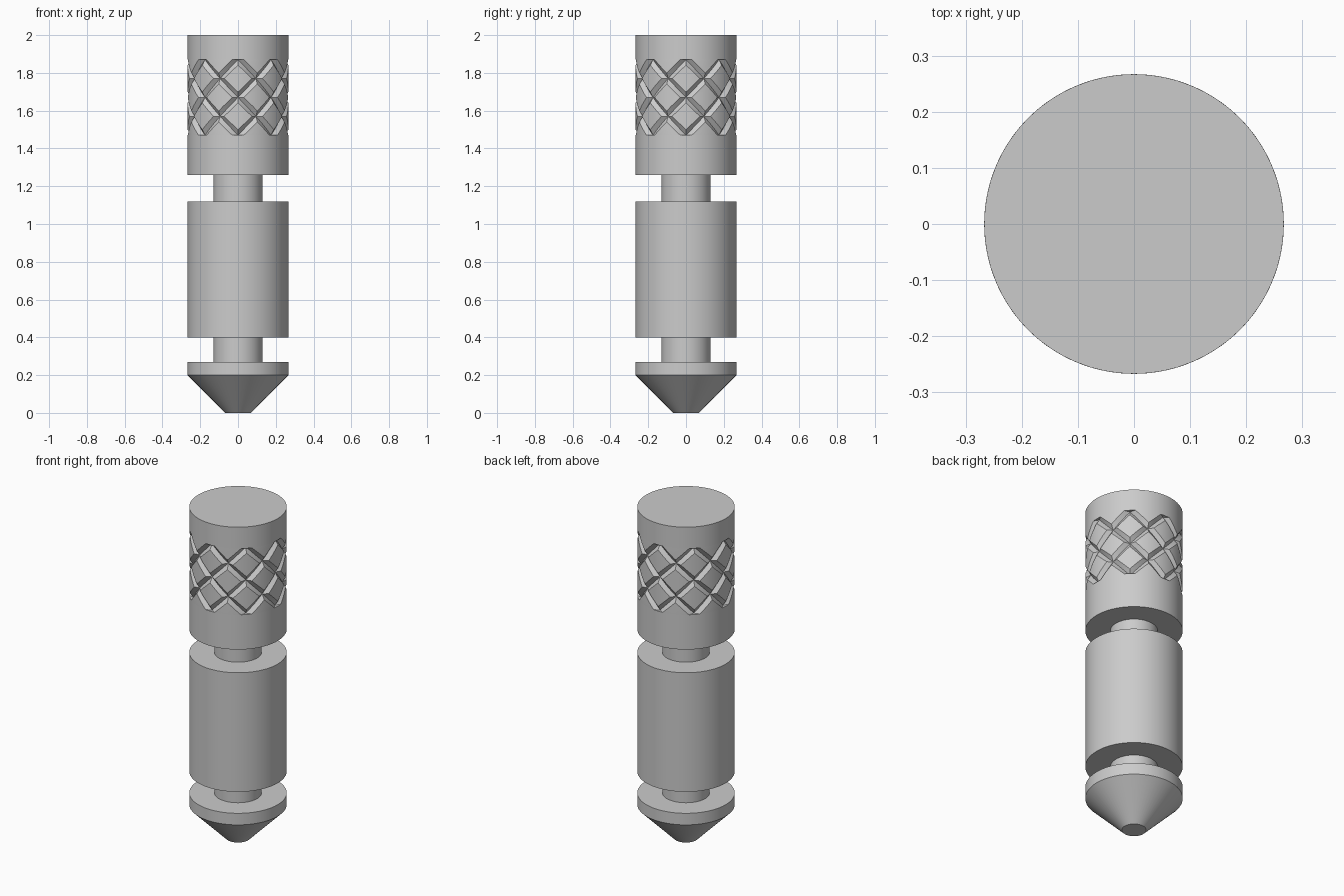
import bpy, bmesh
from math import sin, cos, pi

if "Cube" in bpy.data.objects:
    bpy.data.objects.remove(bpy.data.objects["Cube"], do_unlink=True)

metal = bpy.data.materials.new("grey_metal")
metal.use_nodes = True
metal.diffuse_color = (0.6, 0.6, 0.6, 1)
metal.node_tree.nodes["Principled BSDF"].inputs["Base Color"].default_value = (0.6, 0.6, 0.6, 1)

R = 0.267          # outer radius
NECK = 0.13        # groove neck radius
DEPTH = 0.02       # knurl depth
MID = 1.67         # knurl centre height
STEP = 0.1         # half height of one diamond
HALF = pi / 8      # half angle of one diamond
FLAT = 0.71        # share of a diamond left uncut
SEGS = 64


def polar(r, a, z):
    return (r * cos(a), r * sin(a), z)


def finish(name, bm):
    bmesh.ops.remove_doubles(bm, verts=bm.verts, dist=1e-5)
    mesh = bpy.data.meshes.new(name)
    bm.to_mesh(mesh)
    bm.free()
    mesh.materials.append(metal)
    obj = bpy.data.objects.new(name, mesh)
    bpy.context.collection.objects.link(obj)
    bpy.ops.object.select_all(action="DESELECT")
    obj.select_set(True)
    bpy.context.view_layer.objects.active = obj
    bpy.ops.object.shade_smooth_by_angle(angle=pi / 6)


def lathe(name, profile):
    """Turn an upward (radius, z) profile around the z axis."""
    bm = bmesh.new()
    rings = [[bm.verts.new(polar(r, 2 * pi * i / SEGS, z)) for i in range(SEGS)]
             for r, z in profile]
    for low, high in zip(rings, rings[1:]):
        for i in range(SEGS):
            j = (i + 1) % SEGS
            bm.faces.new((low[i], low[j], high[j], high[i]))
    finish(name, bm)


def diamond(bm, angle, z, n=6):
    """One raised diamond with sloping sides down to the grooves around it."""
    def vert(s, t, r):
        return bm.verts.new(polar(r, angle + (s - t) / 2 * HALF, z + (s + t) / 2 * STEP))

    ticks = [2 * i / n - 1 for i in range(n + 1)]
    top = [[vert(s * FLAT, t * FLAT, R) for t in ticks] for s in ticks]
    for i in range(n):
        for j in range(n):
            bm.faces.new((top[i][j], top[i + 1][j], top[i + 1][j + 1], top[i][j + 1]))
    # rim runs anticlockwise seen from outside
    rim = [(i, 0) for i in range(n)] + [(n, j) for j in range(n)]
    rim += [(n - i, n) for i in range(n)] + [(0, n - j) for j in range(n)]
    inner = [top[i][j] for i, j in rim]
    outer = [vert(ticks[i], ticks[j], R - DEPTH) for i, j in rim]
    for k in range(len(rim)):
        m = (k + 1) % len(rim)
        bm.faces.new((inner[k], outer[k], outer[m], inner[m]))


# Turned parts, from the bottom up
lathe("pointed_tip", [(0, 0), (0.067, 0), (R, 0.2), (R, 0.27), (0, 0.27)])
lathe("lower_neck", [(NECK, 0.27), (NECK, 0.4)])
lathe("barrel", [(0, 0.4), (R, 0.4), (R, 1.12), (0, 1.12)])
lathe("upper_neck", [(NECK, 1.12), (NECK, 1.26)])

# Grip with a recessed core behind the knurling
bottom, top_z = MID - 2 * STEP, MID + 2 * STEP
core = R - DEPTH - 0.004
lathe("grip", [(0, 1.26), (R, 1.26), (R, bottom), (core, bottom),
               (core, top_z), (R, top_z), (R, 2), (0, 2)])

# Diamond knurling, trimmed flat at both ends
bm = bmesh.new()
for row in range(-2, 3):
    for col in range(16):
        if (row + col) % 2:
            diamond(bm, col * HALF, MID + row * STEP)
for level, direction in ((bottom, -1), (top_z, 1)):
    bmesh.ops.bisect_plane(bm, geom=bm.verts[:] + bm.edges[:] + bm.faces[:], dist=1e-6,
                           plane_co=(0, 0, level), plane_no=(0, 0, direction),
                           clear_outer=True)
finish("knurling", bm)
